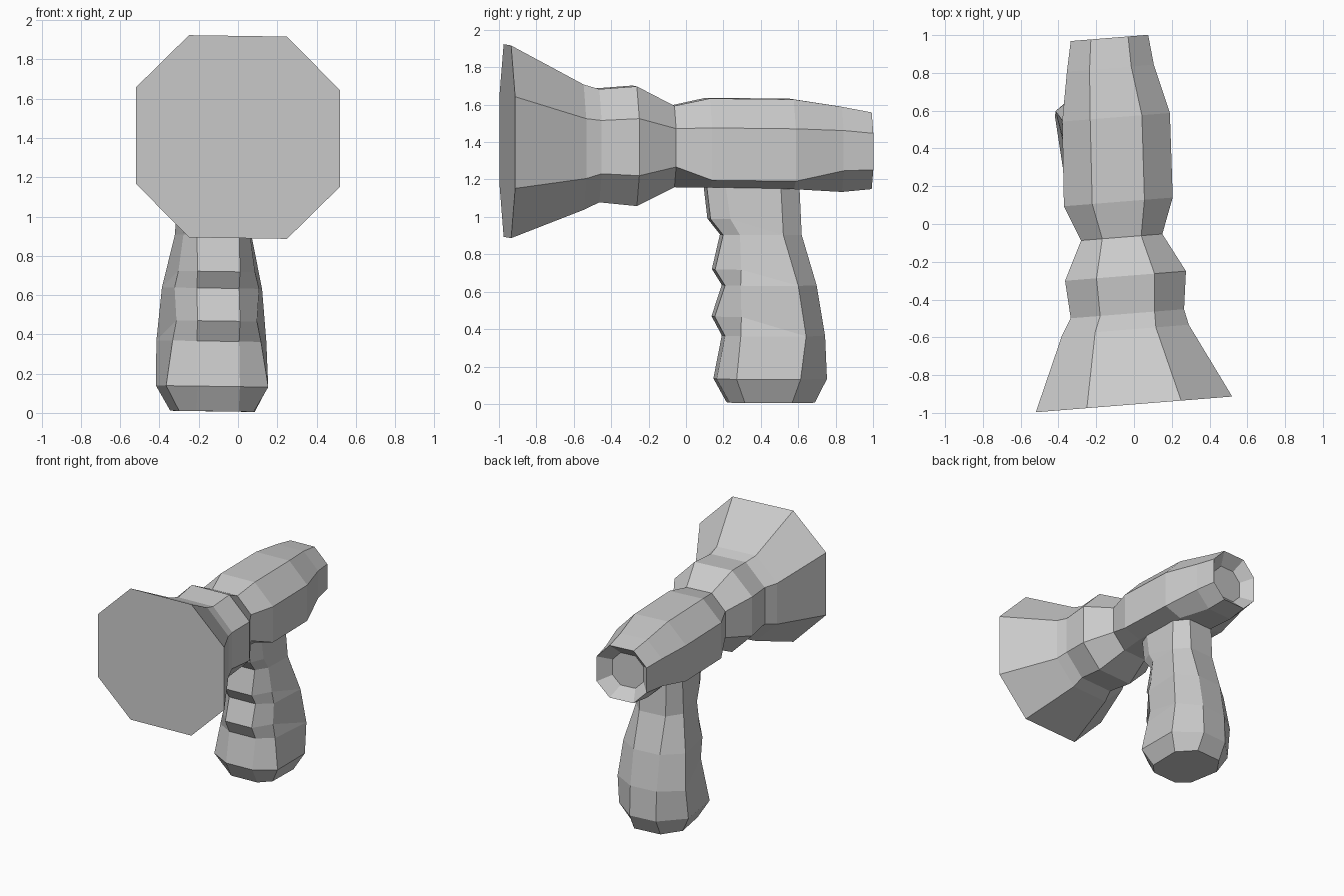
import bpy, bmesh

old = bpy.data.objects.get("Cube")
if old:
    bpy.data.objects.remove(old, do_unlink=True)

YAW, ROLL = 0.08, 0.0145  # slight turn and lean shared by both parts

grey = bpy.data.materials.new("plain_grey")
grey.use_nodes = True
grey.diffuse_color = (0.6, 0.6, 0.6, 1)
grey.node_tree.nodes["Principled BSDF"].inputs["Base Color"].default_value = (0.6, 0.6, 0.6, 1)


def loft(name, rings):
    """Skin closed rings of equal size, cap both ends, merge collapsed corners."""
    bm = bmesh.new()
    loops = [[bm.verts.new(p) for p in ring] for ring in rings]
    n = len(loops[0])
    for a, b in zip(loops, loops[1:]):
        for i in range(n):
            j = (i + 1) % n
            bm.faces.new((a[i], a[j], b[j], b[i]))
    bm.faces.new(loops[0])
    bm.faces.new(loops[-1])
    bmesh.ops.remove_doubles(bm, verts=bm.verts, dist=0.0005)
    bmesh.ops.recalc_face_normals(bm, faces=bm.faces)
    mesh = bpy.data.meshes.new(name)
    bm.to_mesh(mesh)
    bm.free()
    mesh.materials.append(grey)
    obj = bpy.data.objects.new(name, mesh)
    bpy.context.scene.collection.objects.link(obj)


def mirrored(half):
    """Complete a right-hand half section with its mirror image."""
    return half + [(-p[0],) + p[1:] for p in reversed(half)]


# Barrel sections: centre x, centre y, half width, then top, upper, lower and bottom heights
barrel = [
    (0.0, -0.955, 0.52, 1.92, 1.65, 1.16, 0.89),
    (-0.045, -0.56, 0.335, 1.71, 1.53, 1.21, 1.04),
    (-0.035, -0.475, 0.30, 1.685, 1.52, 1.235, 1.08),
    (-0.045, -0.275, 0.32, 1.70, 1.53, 1.225, 1.06),
    (-0.065, -0.07, 0.215, 1.595, 1.475, 1.27, 1.16),
    (-0.083, 0.117, 0.288, 1.635, 1.48, 1.20, 1.16),
    (-0.095, 0.565, 0.285, 1.63, 1.475, 1.195, 1.15),
    (-0.125, 0.825, 0.23, 1.59, 1.465, 1.25, 1.135),
    (-0.13, 0.985, 0.205, 1.56, 1.45, 1.255, 1.15),
]
# Sunken air intake at the rear
cx, cy, w, *hs = barrel[-1]
mid = sum(hs) / 4
barrel.append((cx, cy - 0.08, w * 0.62, *[mid + (h - mid) * 0.62 for h in hs]))

rings = []
for cx, cy, w, top, upper, lower, bottom in barrel:
    half = [(w * 0.48, top), (w, upper), (w, lower), (w * 0.48, bottom)]
    rings.append([(cx + x, cy + YAW * x, z - ROLL * x) for x, z in mirrored(half)])
loft("barrel", rings)

# Handle finger side: height, front y, side y, side half width
grip = [
    (0.008, 0.225, 0.30, 0.19),
    (0.135, 0.155, 0.25, 0.26),
    (0.365, 0.20, 0.275, 0.225),
    (0.468, 0.145, 0.28, 0.205),
    (0.635, 0.20, 0.275, 0.215),
    (0.72, 0.147, 0.28, 0.195),
    (0.905, 0.19, 0.275, 0.17),
    (0.99, 0.123, 0.225, 0.16),
    (1.23, 0.095, 0.19, 0.155),
]
# Handle palm side: height, side y, side half width, back y
palm = [
    (0.008, 0.55, 0.215, 0.68),
    (0.135, 0.59, 0.285, 0.745),
    (0.365, 0.62, 0.28, 0.735),
    (0.635, 0.58, 0.255, 0.69),
    (0.905, 0.505, 0.195, 0.61),
    (1.23, 0.49, 0.175, 0.595),
]
# Each finger ridge fans out from a single palm corner
palm_row = [0, 1, 2, 2, 3, 3, 4, 4, 5]

rings = []
for (z, front_y, side_y, side_w), row in zip(grip, palm_row):
    pz, palm_y, palm_w, back_y = palm[row]
    half = [(0.108, front_y, z), (side_w, side_y, z), (palm_w, palm_y, pz), (0.108, back_y, pz)]
    rings.append([(-0.118 + x - YAW * (y - 0.4), y + YAW * x, h - ROLL * x)
                  for x, y, h in mirrored(half)])
loft("handle", rings)
